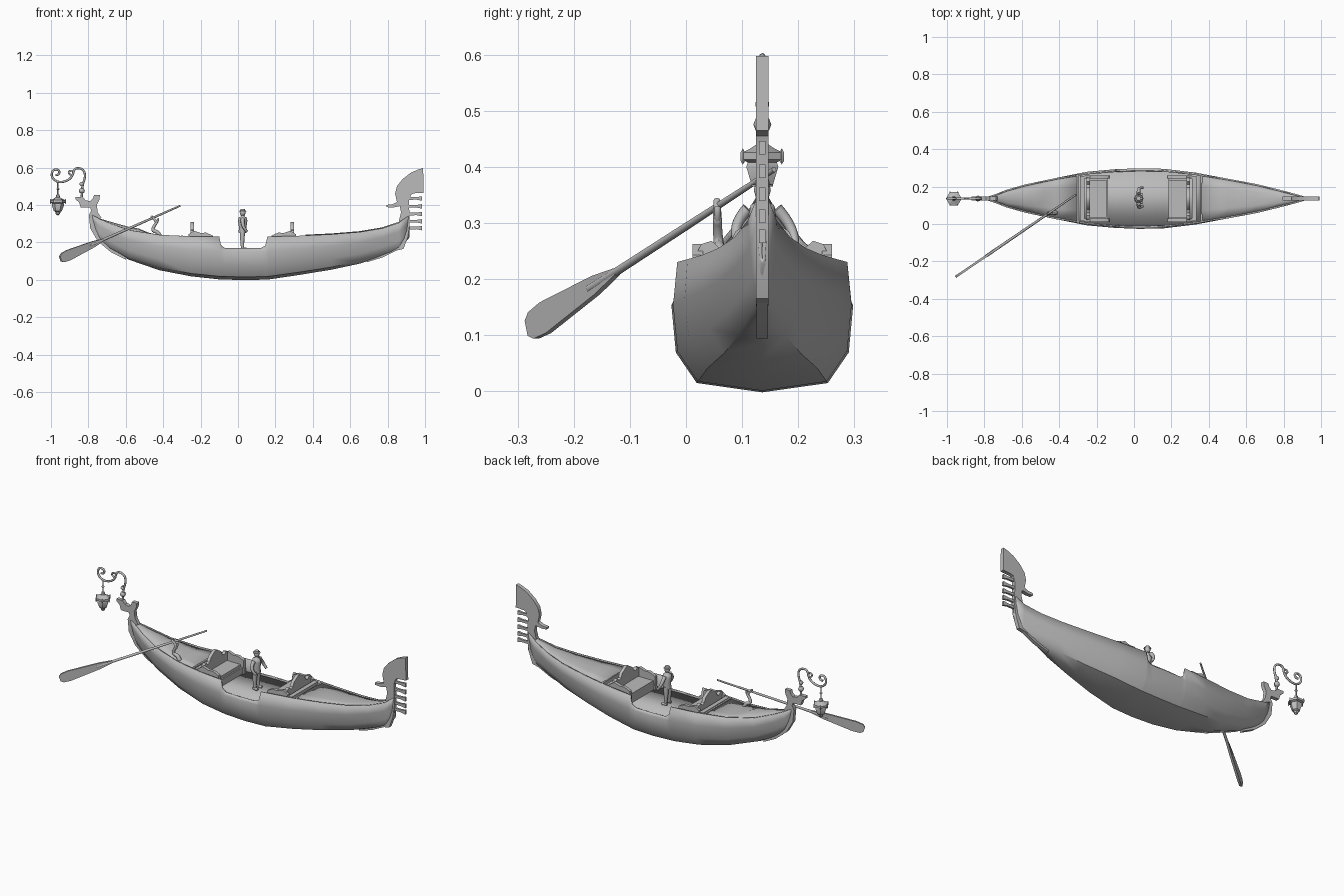
import bpy, bmesh, math
from mathutils import Matrix, Vector

cube = bpy.data.objects.get("Cube")
if cube:
    bpy.data.objects.remove(cube, do_unlink=True)

grey = bpy.data.materials.new("plain_grey")
grey.use_nodes = True
grey.diffuse_color = (0.5, 0.5, 0.5, 1)
grey.node_tree.nodes["Principled BSDF"].inputs["Base Color"].default_value = (0.5, 0.5, 0.5, 1)
CY = 0.136  # centre line of the boat


def finish(name, mesh, angle=35):
    ob = bpy.data.objects.new(name, mesh)
    bpy.context.collection.objects.link(ob)
    mesh.materials.clear()
    mesh.materials.append(grey)
    bpy.ops.object.select_all(action='DESELECT')
    ob.select_set(True)
    bpy.context.view_layer.objects.active = ob
    bpy.ops.object.shade_smooth_by_angle(angle=math.radians(angle))
    return ob


def from_bm(name, bm, angle=35):
    bmesh.ops.recalc_face_normals(bm, faces=bm.faces)
    mesh = bpy.data.meshes.new(name)
    bm.to_mesh(mesh)
    bm.free()
    return finish(name, mesh, angle)


def grid(name, rows, thick=0, angle=35):
    """Skin a list of equal-length point rows, optionally thickened."""
    bm = bmesh.new()
    vs = [[bm.verts.new(p) for p in r] for r in rows]
    for a, b in zip(vs, vs[1:]):
        for i in range(len(a) - 1):
            bm.faces.new((a[i], a[i + 1], b[i + 1], b[i]))
    ob = from_bm(name, bm, angle)
    if thick:
        m = ob.modifiers.new("thickness", 'SOLIDIFY')
        m.thickness, m.offset = thick, 0
    return ob


def plate(name, outline, half, axis='Y', at=CY):
    """Flat outline extruded along Y (points are x,z) or X (points are y,z)."""
    bm = bmesh.new()
    place = (lambda p, o: (p[0], at + o, p[1])) if axis == 'Y' else (lambda p, o: (at + o, p[0], p[1]))
    f = bm.faces.new([bm.verts.new(place(p, -half)) for p in outline])
    ext = bmesh.ops.extrude_face_region(bm, geom=[f])["geom"]
    move = (0, 2 * half, 0) if axis == 'Y' else (2 * half, 0, 0)
    bmesh.ops.translate(bm, vec=move, verts=[v for v in ext if isinstance(v, bmesh.types.BMVert)])
    return from_bm(name, bm)


def box(name, x0, x1, y0, y1, z0, z1):
    return plate(name, [(x0, z0), (x1, z0), (x1, z1), (x0, z1)], (y1 - y0) / 2, at=(y0 + y1) / 2)


def tube(name, pts, radii, smooth=True):
    cu = bpy.data.curves.new(name, 'CURVE')
    cu.dimensions, cu.bevel_depth, cu.bevel_resolution = '3D', 1.0, 2
    cu.use_fill_caps, cu.resolution_u = True, 5
    s = cu.splines.new('NURBS' if smooth else 'POLY')
    s.points.add(len(pts) - 1)
    if smooth:
        s.use_endpoint_u, s.order_u = True, 3
    radii = radii if isinstance(radii, (list, tuple)) else [radii] * len(pts)
    for p, co, r in zip(s.points, pts, radii):
        p.co, p.radius = (*co, 1), r
    tmp = bpy.data.objects.new(name + "_path", cu)
    bpy.context.collection.objects.link(tmp)
    bpy.context.view_layer.update()
    mesh = bpy.data.meshes.new_from_object(tmp.evaluated_get(bpy.context.evaluated_depsgraph_get()))
    bpy.data.objects.remove(tmp, do_unlink=True)
    return finish(name, mesh, 50)


def lathe(name, x, y, profile, sides=8, angle=35):
    turn = [2 * math.pi * i / sides for i in range(sides + 1)]
    return grid(name, [[(x + r * math.cos(a), y + r * math.sin(a), z) for a in turn] for r, z in profile], angle=angle)


# Hull stations: x, keel height, gunwale height, half width
STATIONS = [(-.785, .29, .35, .005), (-.74, .215, .325, .02), (-.68, .165, .3, .044), (-.58, .11, .265, .073),
            (-.42, .055, .24, .108), (-.25, .022, .232, .137), (-.1, .006, .23, .15), (.03, .002, .23, .155),
            (.16, .005, .23, .152), (.33, .03, .235, .133), (.5, .058, .243, .105), (.65, .09, .255, .076),
            (.77, .13, .275, .046), (.86, .165, .305, .022), (.915, .23, .345, .006)]


def station(x):
    for a, b in zip(STATIONS, STATIONS[1:]):
        if x <= b[0]:
            t = (x - a[0]) / (b[0] - a[0])
            return [p + (q - p) * t for p, q in zip(a, b)][1:]
    return STATIONS[-1][1:]


def hull_row(x, cut):
    keel, top, hw = station(x)
    full = min(1, hw / 0.14) ** 0.8
    levels = [0, .07, .3, .66, 1]
    mid, vee = [0, .74, .97, 1.02, .97], [0, .2, .5, .8, 1]
    half = []
    for t, m, v in zip(levels, mid, vee):
        z = keel + (top - keel) * t
        half.append((hw * (v + (m - v) * full), min(z, cut) if t == 1 else z))
    return [(x, CY - y, z) for y, z in half[:0:-1]] + [(x, CY + y, z) for y, z in half]


# Boarding notch in both sides: x -> gunwale limit
NOTCH = {-.1: .23, -.092: .185, -.07: .167, .12: .167, .147: .182, .157: .23}
xs = sorted({s[0] for s in STATIONS} | set(NOTCH))
grid("hull", [hull_row(x, NOTCH.get(x, .167 if -.07 < x < .12 else 1)) for x in xs], .008, 45)


# Cabin floor and crowned decks follow the hull width
def deck_row(x, drop, crown, shrink=.97):
    top, hw = station(x)[1:]
    return [(x, CY + hw * shrink * u, top - drop + crown * (1 - u * u)) for u in (-1, -.5, 0, .5, 1)]


grid("cabin_floor", [[(x, CY - station(x)[2] * .96, .155), (x, CY + station(x)[2] * .96, .155)]
                     for x in (-.3, -.25, -.1, .03, .16, .33, .36)], .006)
grid("bow_deck", [deck_row(x, .008, .01) for x in (.36, .5, .65, .77, .86, .91)], .005)
grid("stern_deck", [deck_row(x, .008, c) for x, c in
                    ((-.78, .004), (-.74, .008), (-.68, .015), (-.58, .022), (-.53, .022), (-.48, .008), (-.42, .004), (-.3, .004))], .005)
for name, x in (("stern_bulkhead", -.3), ("bow_bulkhead", .36)):
    w = station(x)[2] * .95
    box(name, x - .005, x + .005, CY - w, CY + w, .1, .236)

# Facing seats with shaped backs and armrests
BACK = [(.128, .15), (.128, .235), (.115, .262), (.095, .268), (.08, .255), (.062, .262), (.05, .285), (.03, .297), (.012, .308)]
for name, x, d in (("stern_seat", -.245, 1), ("bow_seat", .29, -1)):
    plate(name + "_back", [(CY + y * .95, z) for y, z in BACK] + [(CY - y * .95, z) for y, z in BACK[::-1]], .009, 'X', x)
    lo, hi = sorted((x, x + d * .105))
    box(name + "_base", lo, hi, CY - .115, CY + .115, .15, .195)
    box(name + "_cushion", lo, hi - .008 * d if d > 0 else hi, CY - .1, CY + .1, .195, .212)
    box(name + "_rear_shelf", *sorted((x - d * .02, x - d * .045)), CY - .12, CY + .12, .15, .235)
    for side in (-1, 1):
        arm = [(-.02, .15), (-.02, .243), (.01, .262), (.045, .25), (.075, .252), (.11, .236), (.115, .15)]
        plate(name + "_armrest", [(x + d * u, z) for u, z in arm], .009, at=CY + side * .115)

# Bow blade with its comb of teeth
plate("bow_blade", [(.83, .152), (.885, .165), (.908, .23), (.918, .3), (.914, .42), (.925, .455), (.94, .462), (.992, .465),
                    (.99, .597), (.965, .59), (.925, .573), (.88, .538), (.85, .5), (.84, .46), (.85, .415), (.825, .403),
                    (.793, .4), (.795, .388), (.83, .386), (.865, .393), (.872, .36), (.86, .315), (.885, .29), (.875, .21), (.83, .17)], .011)
for z in (.435, .393, .352, .313, .277):
    plate("bow_tooth", [(.9, z - .008), (.955, z - .007), (.985, z - .013), (.985, z + .011), (.955, z + .007), (.9, z + .008)], .006)
plate("bow_keel_strip", [(.69, .094), (.77, .118), (.84, .152), (.88, .17), (.86, .19), (.77, .14), (.69, .11)], .01)

# Stern post with forked head
plate("stern_post", [(-.6, .108), (-.68, .148), (-.75, .206), (-.79, .275), (-.797, .345), (-.785, .37), (-.79, .385), (-.84, .385),
                     (-.85, .415), (-.87, .43), (-.87, .443), (-.83, .443), (-.815, .425), (-.79, .42), (-.775, .435),
                     (-.77, .452), (-.738, .452), (-.742, .425), (-.755, .4), (-.75, .36), (-.73, .33), (-.765, .3),
                     (-.74, .225), (-.67, .17), (-.6, .125)], .011)

# Lamp bracket and hanging lantern
LX = -.963
tube("lamp_bracket", [(x, CY, z) for x, z in
     ((-.835, .44), (-.835, .5), (-.815, .55), (-.825, .592), (-.875, .6), (-.885, .55), (-.92, .525), (-.965, .52), (-1.0, .55),
      (-.99, .59), (-.955, .588), (-.955, .56), (-.975, .56))], .006)
tube("bracket_scroll", [(x, CY, z) for x, z in ((-.88, .56), (-.905, .56), (-.905, .585), (-.885, .582))], .005)
lathe("bracket_bead", -.835, CY, [(0, .46), (.012, .465), (.016, .475), (.012, .486), (0, .49)], 8, 60)
lathe("bracket_collar", -.835, CY, [(.005, .5), (.012, .508), (.012, .515), (.005, .523)], 8, 60)
tube("lantern_chain", [(LX, CY, .525), (LX, CY, .445)], .0035, False)
lathe("lantern_ring", LX, CY, [(.003, .478), (.009, .485), (.003, .493)], 8, 60)
lathe("lantern", LX, CY, [(0, .458), (.008, .455), (.012, .44), (.026, .432), (.042, .425), (.042, .413), (.03, .408), (.033, .4),
                          (.022, .368), (.014, .363), (.012, .352), (0, .342)], 6)
for i in range(6):
    a = math.pi * i / 3
    lathe("lantern_finial", LX + .04 * math.cos(a), CY + .04 * math.sin(a), [(0, .404), (.004, .41), (.004, .426), (0, .433)], 5)

# Oar: tapered shaft and upright blade
grip, tip = Vector((-.31, .157, .395)), Vector((-.95, -.28, .112))
d = (tip - grip).normalized()
side = Vector((0, 0, 1)).cross(d).normalized()
tube("oar_shaft", [grip, grip + d * .3, grip + d * .62], [.005, .007, .008], False)
outline = [(.53, .006), (.6, .017), (.7, .024), (.77, .029), (.81, .025), (.825, .014)]
blade = plate("oar_blade", outline + [(l, -w) for l, w in outline[::-1]], .006, at=0)
blade.matrix_world = Matrix.Translation(grip) @ Matrix((d, side, d.cross(side))).transposed().to_4x4()

# Curved oar rest
tube("oar_rest", [(-.415, .06, .225), (-.425, .06, .255), (-.46, .058, .262), (-.445, .056, .295), (-.43, .056, .31), (-.465, .055, .34)],
     [.012, .011, .009, .008, .008, .006])
tube("oar_rest_prong", [(-.438, .056, .3), (-.425, .056, .318), (-.428, .056, .328)], .006)

# Standing figure
FX = .025
for s in (-1, 1):
    tube("figure_leg", [(FX, CY + s * .016, .163), (FX - .004, CY + s * .017, .205), (FX, CY + s * .012, .262)], [.008, .011, .015])
    tube("figure_shoe", [(FX - .01, CY + s * .017, .165), (FX + .02, CY + s * .02, .163)], .008)
    tube("figure_arm", [(FX, CY + s * .026, .325), (FX - .006, CY + s * .06, .29), (FX + .022, CY + s * (.058 if s > 0 else .04), .258)],
         [.011, .009, .007])
lathe("figure_torso", FX, CY, [(0, .248), (.022, .252), (.02, .28), (.025, .315), (.022, .332), (.009, .338), (.008, .347)], 10, 60)
lathe("figure_head", FX, CY, [(0, .339), (.012, .345), (.016, .358), (.013, .371), (0, .377)], 10, 60)
lathe("figure_hat", FX, CY, [(.02, .365), (.02, .368), (.014, .37), (.012, .378), (0, .379)], 10)
